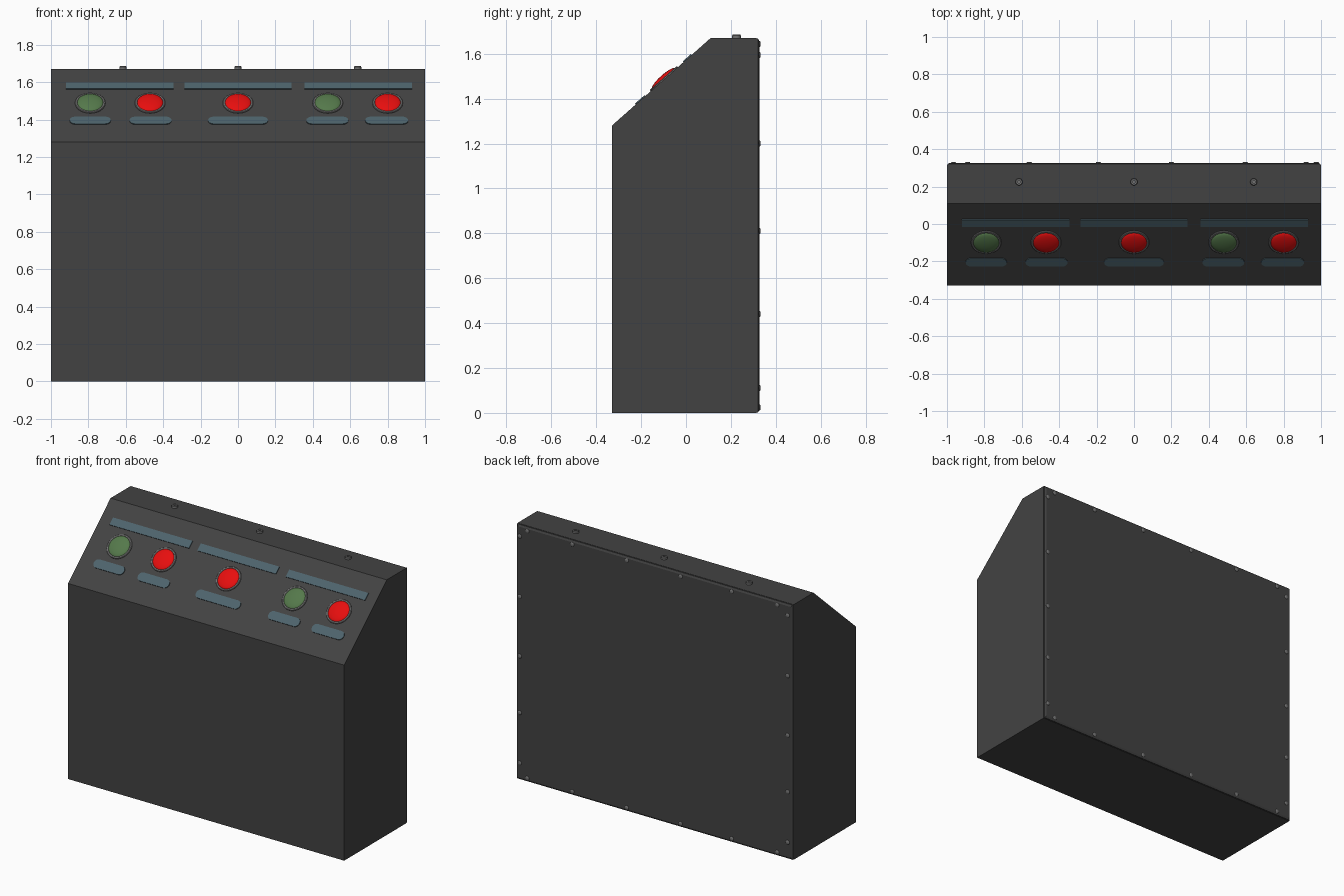
import bpy, bmesh, math
from mathutils import Matrix, Vector

if "Cube" in bpy.data.objects:
    bpy.data.objects.remove(bpy.data.objects["Cube"])


def material(name, col):
    m = bpy.data.materials.new(name)
    m.diffuse_color = (*col, 1)
    m.use_nodes = True
    m.node_tree.nodes["Principled BSDF"].inputs["Base Color"].default_value = m.diffuse_color
    return m


CASE = material("charcoal_case", (0.055, 0.055, 0.055))
PLATE = material("slate_blue_plate", (0.075, 0.125, 0.15))
RED = material("red_button", (0.9, 0.005, 0.005))
GREEN = material("green_button", (0.09, 0.19, 0.07))
STEEL = material("grey_metal", (0.17, 0.17, 0.17))

# Slope frame: local x = width, y = up the slope, z = outward
FRONT, BACK, TOP, LIP, RIDGE = -0.33, 0.315, 1.67, 1.28, 0.11
up = Vector((0, RIDGE - FRONT, TOP - LIP)).normalized()
out = Vector((1, 0, 0)).cross(up)
SLOPE = Matrix.Translation((0, FRONT, LIP)) @ Matrix(
    ((1, 0, 0), up, out)).transposed().to_4x4()
REAR = Matrix.Rotation(-math.pi / 2, 4, 'X')  # local z -> +y


def finish(name, bm, mat, matrix=Matrix(), smooth=True):
    bmesh.ops.recalc_face_normals(bm, faces=bm.faces)
    me = bpy.data.meshes.new(name)
    bm.to_mesh(me)
    bm.free()
    me.materials.append(mat)
    ob = bpy.data.objects.new(name, me)
    bpy.context.collection.objects.link(ob)
    ob.matrix_world = matrix
    if smooth:
        bpy.ops.object.select_all(action='DESELECT')
        ob.select_set(True)
        bpy.context.view_layer.objects.active = ob
        bpy.ops.object.shade_smooth_by_angle(angle=math.radians(35))
    return ob


def prism(name, pts, depth, mat, matrix=Matrix()):
    """Extrude a closed outline of 3D points along a vector."""
    bm = bmesh.new()
    f = bm.faces.new([bm.verts.new(p) for p in pts])
    r = bmesh.ops.extrude_face_region(bm, geom=[f], use_keep_orig=True)
    bmesh.ops.translate(bm, vec=depth,
                        verts=[v for v in r["geom"] if isinstance(v, bmesh.types.BMVert)])
    return finish(name, bm, mat, matrix, False)


def lathe(name, profile, mat, matrix, steps=32):
    """Spin (radius, height) points around local z."""
    bm = bmesh.new()
    vs = [bm.verts.new((r, 0, h)) for r, h in profile]
    es = [bm.edges.new(p) for p in zip(vs, vs[1:])]
    bmesh.ops.spin(bm, geom=vs + es, cent=(0, 0, 0), axis=(0, 0, 1),
                   angle=2 * math.pi, steps=steps)
    bmesh.ops.remove_doubles(bm, verts=bm.verts, dist=1e-5)
    return finish(name, bm, mat, matrix)


# Console case
side = [(FRONT, 0), (FRONT, LIP), (RIDGE, TOP), (BACK, TOP), (BACK, 0)]
prism("console_case", [(-1, y, z) for y, z in side], (2, 0, 0), CASE)

# Back panel with chamfered outer edge
bm = bmesh.new()
loops = []
for y, d in ((BACK, 0.002), (BACK + 0.006, 0.002), (BACK + 0.012, 0.014)):
    loops.append([bm.verts.new(p) for p in (
        (-1 + d, y, d), (1 - d, y, d), (1 - d, y, TOP - d), (-1 + d, y, TOP - d))])
for a, b in zip(loops, loops[1:]):
    for i in range(4):
        j = (i + 1) % 4
        bm.faces.new((a[i], a[j], b[j], b[i]))
bm.faces.new(loops[0])
bm.faces.new(loops[-1])
finish("back_panel", bm, CASE, smooth=False)

# Long header strips
for i, (a, b) in enumerate(((-0.92, -0.345), (-0.285, 0.285), (0.355, 0.93))):
    prism(f"header_strip_{i}", [(a, 0.425, 0), (b, 0.425, 0), (b, 0.475, 0), (a, 0.475, 0)],
          (0, 0, 0.005), PLATE, SLOPE)


# Rounded label plates under the buttons
def pill(name, a, b, s, r):
    pts = []
    for cx, start in ((b - r, -90), (a + r, 90)):
        for k in range(9):
            t = math.radians(start + k * 22.5)
            pts.append((cx + r * math.cos(t), s + r * math.sin(t), 0))
    prism(name, pts, (0, 0, 0.005), PLATE, SLOPE)


for i, (a, b) in enumerate(((-0.9, -0.68), (-0.58, -0.355), (-0.16, 0.16),
                            (0.365, 0.59), (0.68, 0.91))):
    pill(f"label_plate_{i}", a, b, 0.17, 0.029)

# Domed buttons in metal rings
dome = [(0.07 * math.cos(t), 0.003 + 0.017 * math.sin(t))
        for t in (k * math.pi / 16 for k in range(8))] + [(0, 0.02)]
ring = [(0.081, 0), (0.081, 0.004), (0.078, 0.007), (0.07, 0.007), (0.067, 0.004), (0.067, 0)]
for i, (x, mat) in enumerate(((-0.79, GREEN), (-0.47, RED), (0, RED),
                              (0.48, GREEN), (0.8, RED))):
    at = SLOPE @ Matrix.Translation((x, 0.312, 0))
    lathe(f"button_ring_{i}", ring, STEEL, at)
    lathe(f"button_dome_{i}", dome, mat, at)

# Socket bolts on the top
bolt = [(0.019, 0), (0.019, 0.012), (0.016, 0.016), (0.008, 0.016), (0.008, 0.006), (0, 0.006)]
for i, x in enumerate((-0.615, 0, 0.64)):
    lathe(f"top_bolt_{i}", bolt, STEEL, Matrix.Translation((x, 0.225, TOP)), 16)

# Round-head screws around the back panel
spots = [(x, z) for x in (0.92, 0.595, 0.2, -0.19, -0.56, -0.89) for z in (0.025, 1.643)]
spots += [(x, z) for x in (0.975, -0.965) for z in (0.11, 0.44, 0.81, 1.2, 1.595)]
head = [(0.014, 0), (0.014, 0.002), (0.011, 0.005), (0.006, 0.006), (0, 0.006)]
for i, (x, z) in enumerate(spots):
    lathe(f"back_screw_{i}", head, STEEL, Matrix.Translation((x, BACK + 0.011, z)) @ REAR, 12)
